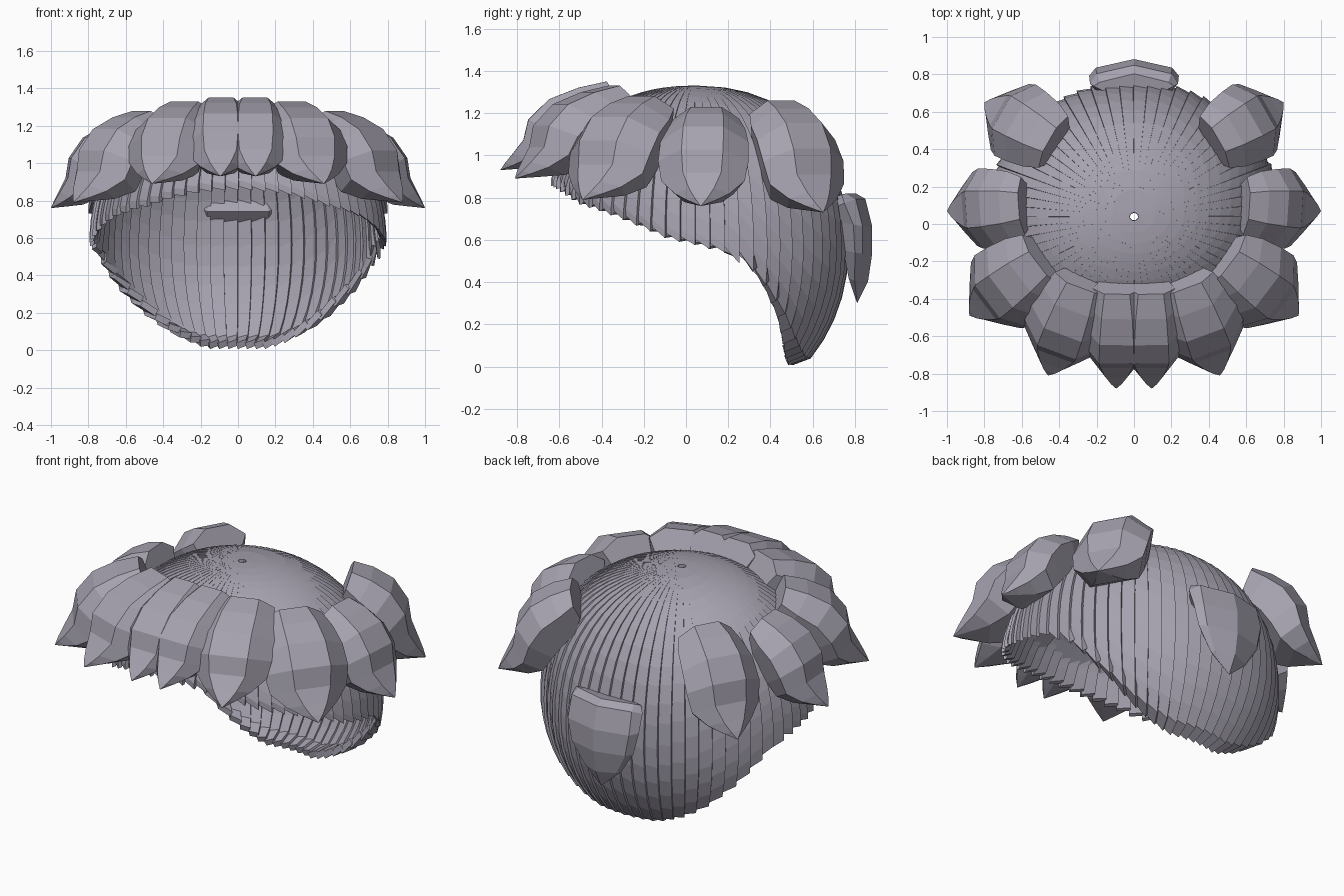
import bpy, bmesh, math
from mathutils import Vector

cube = bpy.data.objects.get("Cube")
if cube:
    bpy.data.objects.remove(cube, do_unlink=True)

hair = bpy.data.materials.new("ash_grey_hair")
hair.use_nodes = True
COLOUR = (0.38, 0.36, 0.43, 1)
hair.diffuse_color = COLOUR
hair.node_tree.nodes["Principled BSDF"].inputs["Base Color"].default_value = COLOUR


def finish(bm, name):
    bmesh.ops.recalc_face_normals(bm, faces=bm.faces)
    mesh = bpy.data.meshes.new(name)
    bm.to_mesh(mesh)
    bm.free()
    mesh.materials.append(hair)
    obj = bpy.data.objects.new(name, mesh)
    bpy.context.collection.objects.link(obj)
    return obj


# Hairline: lowest height of the cap for each depth
HAIRLINE = [(-0.9, 1.05), (-0.7, 0.96), (-0.5, 0.82), (-0.3, 0.75), (-0.1, 0.66),
            (0.2, 0.59), (0.36, 0.42), (0.46, 0.27), (0.52, 0.13), (0.56, 0.05), (0.9, 0.04)]


def hairline(y):
    for (y0, z0), (y1, z1) in zip(HAIRLINE, HAIRLINE[1:]):
        if y <= y1:
            return z0 + (z1 - z0) * (y - y0) / (y1 - y0)
    return 0


# Cap surface: round below, slightly flattened dome above
def cap_point(polar, azimuth, swell=1.0):
    s, c = math.sin(polar), math.cos(polar)
    if c > 0:
        s, c = s ** 0.88, c ** 0.88
    return Vector((0.78 * swell * s * math.cos(azimuth),
                   0.04 + 0.715 * swell * s * math.sin(azimuth),
                   0.55 + 0.78 * c))


def strand_end(azimuth):
    polar = 0.5
    while polar < 2.6:
        p = cap_point(polar, azimuth)
        if p.z < hairline(p.y):
            break
        polar += 0.005
    return polar


# Cap of overlapping strands, each cut at the hairline and turned in at the end
def build_cap(strands=64, rows=16):
    bm = bmesh.new()
    step = math.tau / strands
    start = 0.018
    for i in range(strands):
        edges = []
        for side, swell in ((-0.53, 1.0), (0.53, 1.02)):
            azimuth = (i + 0.5 + side) * step
            end = strand_end(azimuth) + 0.03 * side
            edge = [cap_point(start + (end - start) * r / rows, azimuth, swell)
                    for r in range(rows + 1)]
            lip = edge[-1].copy()
            low = max(0, 0.5 - lip.z)
            inward = 1 - 0.34 * low
            lip.x *= inward
            lip.y = 0.04 + (lip.y - 0.04) * inward
            lip.z -= 0.07 * low
            edges.append([bm.verts.new(p) for p in edge + [lip]])
        left, right = edges
        for r in range(rows + 1):
            bm.faces.new((left[r], left[r + 1], right[r + 1], right[r]))
    cap = finish(bm, "strand_cap")
    shell = cap.modifiers.new("thickness", "SOLIDIFY")
    shell.thickness = 0.035
    shell.offset = -1


# Lock lofted through faceted sections: outer (u, z), inner (u, z), half width
def build_lock(name, root, tip, top, bottom, width, panel, sections, ridge=0.0):
    root, tip = Vector((*root, 0)), Vector((*tip, 0))
    along = tip - root
    side = Vector((-along.y, along.x, 0)).normalized()

    def place(u, z, w):
        p = root + along * u + side * (w * width)
        p.z = bottom + (top - bottom) * z
        return p

    bm = bmesh.new()
    rings = []
    for uo, zo, ui, zi, w in sections:
        um, zm = uo * 0.6 + ui * 0.4, zo * 0.6 + zi * 0.4
        ring = [(uo + ridge, zo, 0), (uo, zo, panel * w), (um, zm, w), (ui, zi, 0.7 * w),
                (ui, zi, -0.7 * w), (um, zm, -w), (uo, zo, -panel * w)]
        rings.append([bm.verts.new(place(*p)) for p in ring])
    for a, b in zip(rings, rings[1:]):
        for k in range(len(a)):
            n = (k + 1) % len(a)
            bm.faces.new((a[k], a[n], b[n], b[k]))
    bm.faces.new(rings[0])
    point = bm.verts.new(place(1, 0, 0))
    last = rings[-1]
    for k in range(len(last)):
        bm.faces.new((last[k], last[(k + 1) % len(last)], point))
    finish(bm, name)


# Rounded body and short pointed end, as fractions of length and drop
CURL = [(0.13, 1.0, 0.0, 0.70, 0.72),
        (0.36, 0.93, 0.06, 0.54, 0.88),
        (0.60, 0.80, 0.20, 0.42, 0.97),
        (0.77, 0.57, 0.32, 0.28, 1.0),
        (0.81, 0.34, 0.44, 0.12, 0.92),
        (0.90, 0.18, 0.62, 0.04, 0.60),
        (0.96, 0.08, 0.80, 0.02, 0.30)]

build_cap()

# Crown of paired locks: root, tip, top, bottom, half width, flat panel share
LOCKS = [("front_lock", (0.09, -0.30), (0.095, -0.88), 1.35, 0.93, 0.18, 0.52),
         ("brow_lock", (0.26, -0.27), (0.46, -0.81), 1.33, 0.89, 0.22, 0.50),
         ("temple_lock", (0.46, -0.17), (0.88, -0.49), 1.28, 0.79, 0.24, 0.46),
         ("side_lock", (0.56, 0.10), (1.00, 0.07), 1.23, 0.76, 0.215, 0.46),
         ("rear_side_lock", (0.40, 0.42), (0.80, 0.65), 1.26, 0.73, 0.22, 0.46)]
for name, root, tip, *shape in LOCKS:
    for label, s in (("left_", 1), ("right_", -1)):
        build_lock(label + name, (s * root[0], root[1]), (s * tip[0], tip[1]), *shape, CURL)

# Flat lock on the back of the head
BACK = [(0.60, 1.0, 0.2, 0.97, 0.90),
        (0.95, 0.95, -0.08, 0.85, 0.98),
        (1.20, 0.70, 0.35, 0.74, 1.0),
        (1.20, 0.45, 0.5, 0.48, 0.87),
        (1.05, 0.20, 0.7, 0.22, 0.52)]
build_lock("back_lock", (0, 0.68), (0, 0.81), 0.82, 0.30, 0.24, 0.85, BACK, ridge=0.35)
